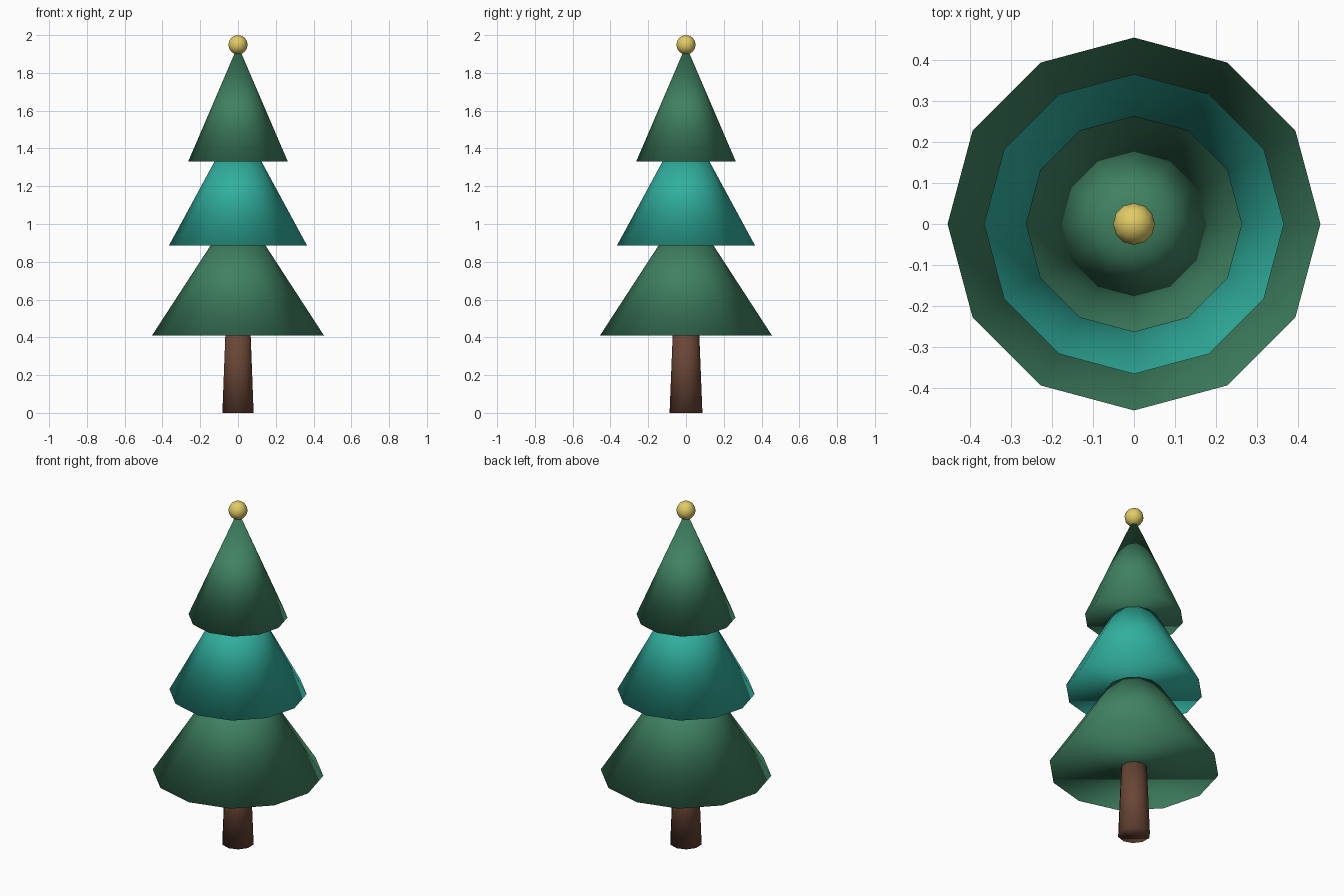
import bpy

cube = bpy.data.objects.get("Cube")
if cube:
    bpy.data.objects.remove(cube, do_unlink=True)


def material(name, rgb):
    mat = bpy.data.materials.new(name)
    mat.use_nodes = True
    mat.diffuse_color = (*rgb, 1)
    mat.node_tree.nodes["Principled BSDF"].inputs["Base Color"].default_value = (*rgb, 1)
    return mat


def finish(name, mat):
    """Name, colour and fully smooth the newest object."""
    obj = bpy.context.object
    obj.name = name
    obj.data.materials.append(mat)
    bpy.ops.object.shade_smooth()
    return obj


def tapered(name, mat, sides, bottom, top, r_bottom, r_top=0.0):
    bpy.ops.mesh.primitive_cone_add(
        vertices=sides, radius1=r_bottom, radius2=r_top,
        depth=top - bottom, location=(0, 0, (bottom + top) / 2))
    return finish(name, mat)


green = material("forest green", (0.05, 0.22, 0.12))
teal = material("teal", (0.03, 0.43, 0.34))
brown = material("bark brown", (0.14, 0.06, 0.036))
gold = material("gold", (0.75, 0.60, 0.13))

# Trunk
tapered("trunk", brown, 10, 0, 0.45, 0.087, 0.069)

# Three stacked tiers of branches
tapered("lower_branches", green, 12, 0.41, 1.11, 0.455)
tapered("middle_branches", teal, 12, 0.885, 1.56, 0.366)
tapered("upper_branches", green, 12, 1.33, 1.945, 0.264)

# Round ornament on the tip
bpy.ops.mesh.primitive_uv_sphere_add(
    segments=12, ring_count=8, radius=0.051, location=(0, 0, 1.949))
finish("tip_ornament", gold)
